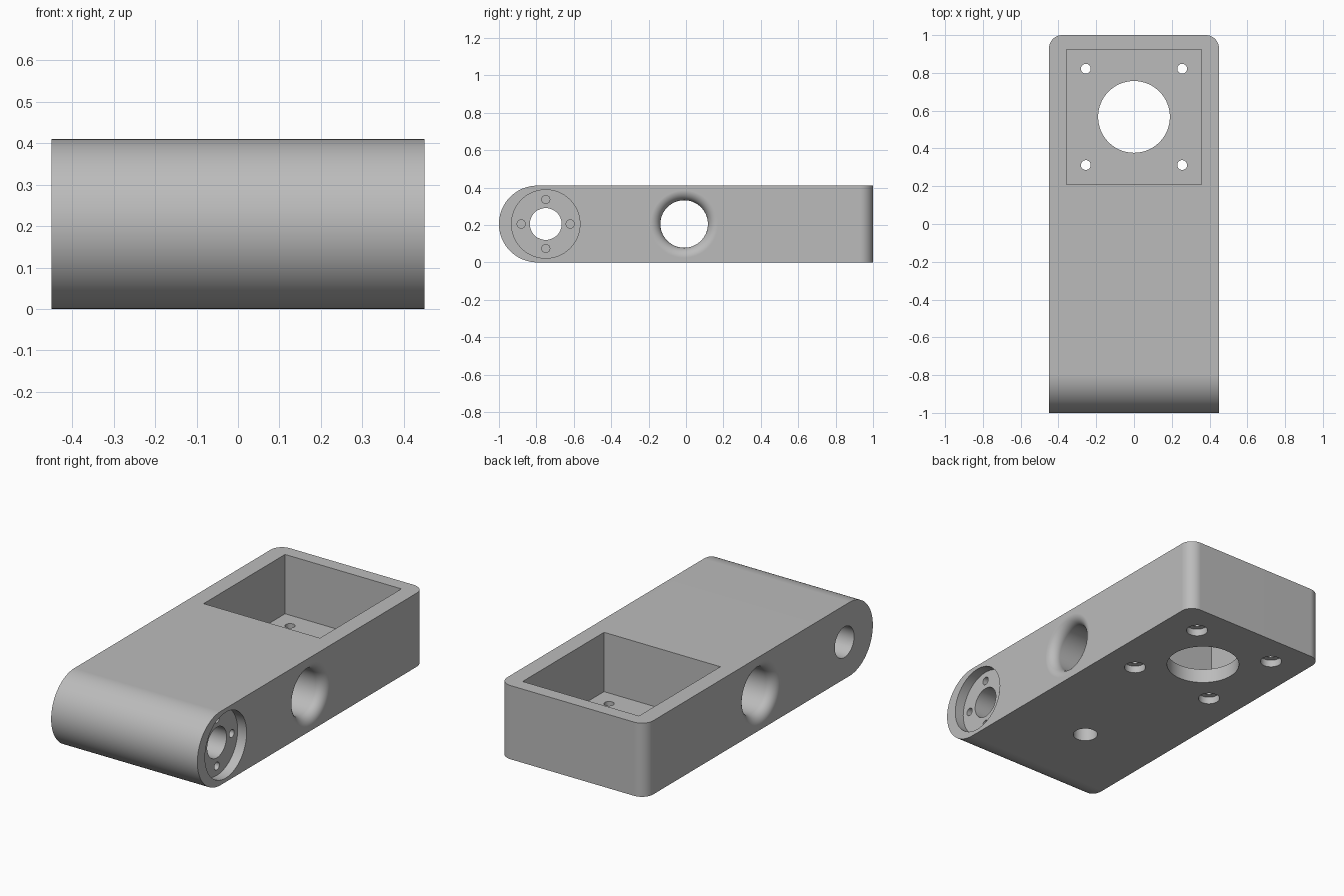
import bpy, bmesh
from math import pi, sin, cos
from mathutils import Matrix, Vector

if "Cube" in bpy.data.objects:
    bpy.data.objects.remove(bpy.data.objects["Cube"])

HALF_WIDTH, HEIGHT = 0.45, 0.41
MID = HEIGHT / 2
PIVOT_Y, CROSS_Y, POCKET_Y = -0.75, -0.01, 0.567
FLOOR = 0.08

grey = bpy.data.materials.new("plain grey")
grey.use_nodes = True
colour = (0.5, 0.5, 0.5, 1)
grey.diffuse_color = colour
grey.node_tree.nodes["Principled BSDF"].inputs["Base Color"].default_value = colour


def make_object(name, bm):
    bmesh.ops.recalc_face_normals(bm, faces=bm.faces)
    mesh = bpy.data.meshes.new(name)
    bm.to_mesh(mesh)
    bm.free()
    mesh.materials.append(grey)
    obj = bpy.data.objects.new(name, mesh)
    bpy.context.collection.objects.link(obj)
    return obj


def make_body():
    """Side profile with a full round nose, extruded across the width."""
    bm = bmesh.new()
    profile = [(1, 0), (1, HEIGHT)]
    for i in range(49):
        a = pi / 2 + pi * i / 48
        profile.append((-1 + MID + MID * cos(a), MID + MID * sin(a)))
    face = bm.faces.new([bm.verts.new((-HALF_WIDTH, y, z)) for y, z in profile])
    side = bmesh.ops.extrude_face_region(bm, geom=[face])["geom"]
    moved = [v for v in side if isinstance(v, bmesh.types.BMVert)]
    bmesh.ops.translate(bm, vec=(2 * HALF_WIDTH, 0, 0), verts=moved)
    # Rounded upright corners at the back
    corners = [e for e in bm.edges if all(v.co.y > 0.99 for v in e.verts)
               and abs(e.verts[0].co.x - e.verts[1].co.x) < 0.01]
    bmesh.ops.bevel(bm, geom=corners, offset=0.07, segments=12, profile=0.5, affect='EDGES')
    return make_object("arm_body", bm)


def cut(body, bm):
    """Subtract a temporary solid from the body."""
    cutter = make_object("cutter", bm)
    cutter.hide_render = True
    mod = body.modifiers.new("cut", 'BOOLEAN')
    mod.operation, mod.solver, mod.object = 'DIFFERENCE', 'EXACT', cutter
    bpy.context.view_layer.objects.active = body
    bpy.ops.object.modifier_apply(modifier=mod.name)
    bpy.data.objects.remove(cutter)


def lathe(rings, centre, along_x=False, segments=48):
    """Closed solid turned from (position, radius) rings about z or x."""
    bm = bmesh.new()
    loops = []
    for pos, r in rings:
        loop = []
        for i in range(segments):
            a = 2 * pi * i / segments
            u, v = r * cos(a), r * sin(a)
            co = Vector((pos, u, v)) if along_x else Vector((u, v, pos))
            loop.append(bm.verts.new(co + Vector(centre)))
        loops.append(loop)
    for a, b in zip(loops, loops[1:]):
        for i in range(segments):
            j = (i + 1) % segments
            bm.faces.new((a[i], a[j], b[j], b[i]))
    bm.faces.new(loops[0])
    bm.faces.new(loops[-1])
    return bm


def bore(body, start, end, radius, centre, along_x=False, segments=48):
    cut(body, lathe([(start, radius), (end, radius)], centre, along_x, segments))


body = make_body()

# Square pocket at the back with a round opening in its floor
pocket = bmesh.new()
bmesh.ops.create_cube(pocket, size=1, matrix=Matrix.Translation((0, POCKET_Y, FLOOR + 0.25))
                      @ Matrix.Diagonal((0.716, 0.716, 0.5, 1)))
cut(body, pocket)
bore(body, -0.1, FLOOR + 0.05, 0.19, (0, POCKET_Y, 0), segments=64)

# Four counterbored screw holes in the pocket floor
for sx in (-1, 1):
    for sy in (-1, 1):
        rings = [(-0.05, 0.056), (0.04, 0.056), (0.04, 0.026), (FLOOR + 0.05, 0.026)]
        cut(body, lathe(rings, (sx * 0.255, POCKET_Y + sy * 0.255, 0), segments=32))

# Cross hole with flared mouths on both sides
R, FLARE = 0.127, 0.053
mouth = [(HALF_WIDTH - FLARE + FLARE * sin(a), R + FLARE - FLARE * cos(a))
         for a in (pi / 2 * i / 10 for i in range(11))]
mouth.append((HALF_WIDTH + 0.1, R + FLARE))
cut(body, lathe([(-x, r) for x, r in reversed(mouth)] + mouth, (0, CROSS_Y, MID), True, 64))

# Pivot bore with a bearing seat and blind screw holes on one side
SEAT = HALF_WIDTH - 0.055
bore(body, -0.6, 0.6, 0.085, (0, PIVOT_Y, MID), True)
bore(body, SEAT, 0.6, 0.183, (0, PIVOT_Y, MID), True, 64)
for k in range(4):
    a = k * pi / 2
    centre = (0, PIVOT_Y + 0.131 * cos(a), MID + 0.131 * sin(a))
    bore(body, SEAT - 0.15, SEAT + 0.03, 0.022, centre, True, 24)

# Blind hole in the underside
bore(body, -0.1, 0.2, 0.064, (0, -0.4, 0))

# Smooth curves, crisp edges and flat planes
bpy.ops.object.select_all(action='DESELECT')
body.select_set(True)
bpy.context.view_layer.objects.active = body
bpy.ops.object.shade_smooth_by_angle(angle=pi / 6)
normals = body.modifiers.new("flat_planes", 'WEIGHTED_NORMAL')
normals.keep_sharp = True
